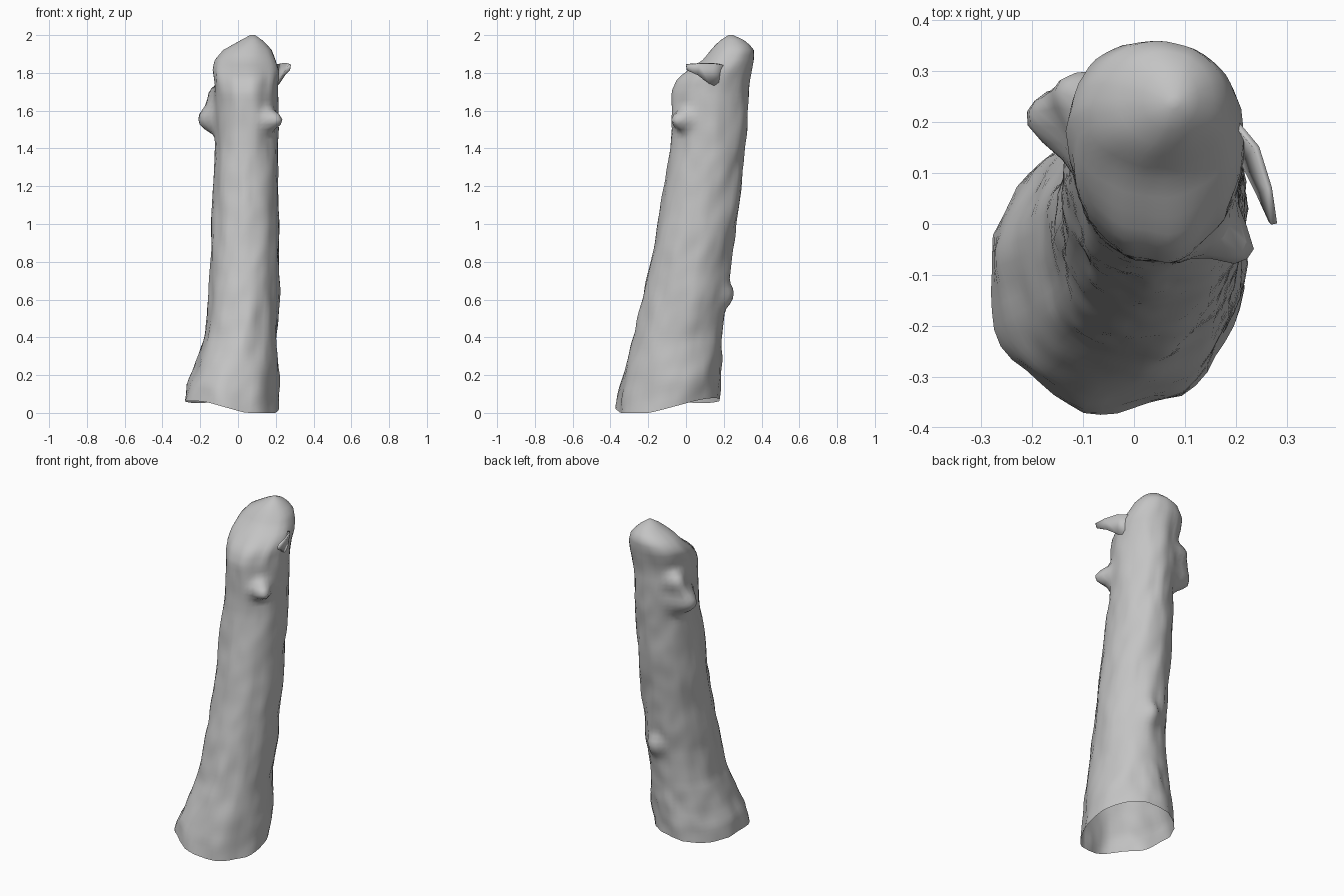
import bpy, bmesh, math
from mathutils import Vector, noise

cube = bpy.data.objects.get("Cube")
if cube:
    bpy.data.objects.remove(cube)

bark = bpy.data.materials.new("grey_bark")
bark.use_nodes = True
GREY = (0.55, 0.55, 0.55, 1)
bark.diffuse_color = GREY
bark.node_tree.nodes["Principled BSDF"].inputs["Base Color"].default_value = GREY
bark.node_tree.nodes["Principled BSDF"].inputs["Roughness"].default_value = 0.9

# Trunk extents: height, x min, x max, y min, y max
SECTIONS = [
    (0.0, -.28, .215, -.37, .18), (0.1, -.27, .215, -.355, .185),
    (0.2, -.235, .215, -.33, .185), (0.4, -.18, .21, -.275, .19),
    (0.6, -.155, .215, -.23, .215), (1.0, -.14, .22, -.15, .265),
    (1.4, -.12, .21, -.085, .315), (1.7, -.12, .21, -.07, .33),
    (1.77, -.125, .215, -.04, .34), (1.82, -.13, .215, .02, .35),
    (1.87, -.12, .2, .09, .36), (1.92, -.08, .18, .13, .36),
    (1.965, 0, .14, .17, .325), (2.0, .065, .09, .225, .25),
]

# Knots and swellings: centre, pull direction and length, radius
KNOTS = [
    ((.16, -.01, 1.55), (.065, -.055, 0), .05),
    ((-.105, .21, 1.555), (-.10, .02, 0), .075),
    ((-.09, .24, 1.67), (-.055, .03, .01), .06),
    ((.06, .22, .62), (0, .035, 0), .06),
    ((-.2, -.2, .06), (-.02, -.01, -.01), .09),
]
SEGMENTS, RINGS = 48, 76


def section(z):
    for a, b in zip(SECTIONS, SECTIONS[1:]):
        if z <= b[0]:
            t = (z - a[0]) / (b[0] - a[0])
            return [p + (q - p) * t for p, q in zip(a, b)][1:]
    return SECTIONS[-1][1:]


def trunk_point(z, angle):
    x0, x1, y0, y1 = section(z)
    c, s = math.cos(angle), math.sin(angle)
    # Lumpy bark, stretched along the trunk and fading at the tip
    lump = noise.noise(Vector((c * 2.2, s * 2.2, z * 4)))
    lump += 0.5 * noise.noise(Vector((c * 5, s * 5, z * 9 + 7)))
    k = 1 + 0.06 * lump * min(1, (2 - z) * 5)
    # Uneven lower rim
    rim = max(0, .045 - .02 * c + .025 * s + .025 * math.sin(2 * angle))
    p = Vector(((x0 + x1) / 2 + (x1 - x0) / 2 * c * k,
                (y0 + y1) / 2 + (y1 - y0) / 2 * s * k,
                z + rim * max(0, 1 - z / .4)))
    moved = p.copy()
    for centre, pull, radius in KNOTS:
        d = (p - Vector(centre)).length / radius
        moved += Vector(pull) * math.exp(-d ** 3)
    return moved


def finish(bm, name):
    mesh = bpy.data.meshes.new(name)
    bmesh.ops.recalc_face_normals(bm, faces=bm.faces)
    bm.to_mesh(mesh)
    bm.free()
    mesh.materials.append(bark)
    for poly in mesh.polygons:
        poly.use_smooth = True
    obj = bpy.data.objects.new(name, mesh)
    bpy.context.collection.objects.link(obj)
    return obj


def loft(bm, rows, closed):
    rows = [[bm.verts.new(p) for p in row] for row in rows]
    for low, high in zip(rows, rows[1:]):
        n = len(low)
        for i in range(n if closed else n - 1):
            j = (i + 1) % n
            bm.faces.new((low[i], low[j], high[j], high[i]))
    return rows


# Leaning trunk, open underneath
bm = bmesh.new()
rings = loft(bm, [[trunk_point(2 * r / RINGS, math.tau * i / SEGMENTS)
                   for i in range(SEGMENTS)] for r in range(RINGS + 1)], True)
bm.faces.new(rings[-1])
finish(bm, "trunk")

# Thin curled splinter of bark near the top
bm = bmesh.new()
top = [(.19, .21, 1.84), (.24, .15, 1.85), (.265, .07, 1.85), (.275, 0, 1.845)]
low = [(.195, .18, 1.72), (.215, .12, 1.745), (.245, .06, 1.79), (.27, .005, 1.815)]
loft(bm, [low, top], False)
splinter = finish(bm, "bark_splinter")
solid = splinter.modifiers.new("thickness", "SOLIDIFY")
solid.thickness = 0.012
solid.offset = 0
